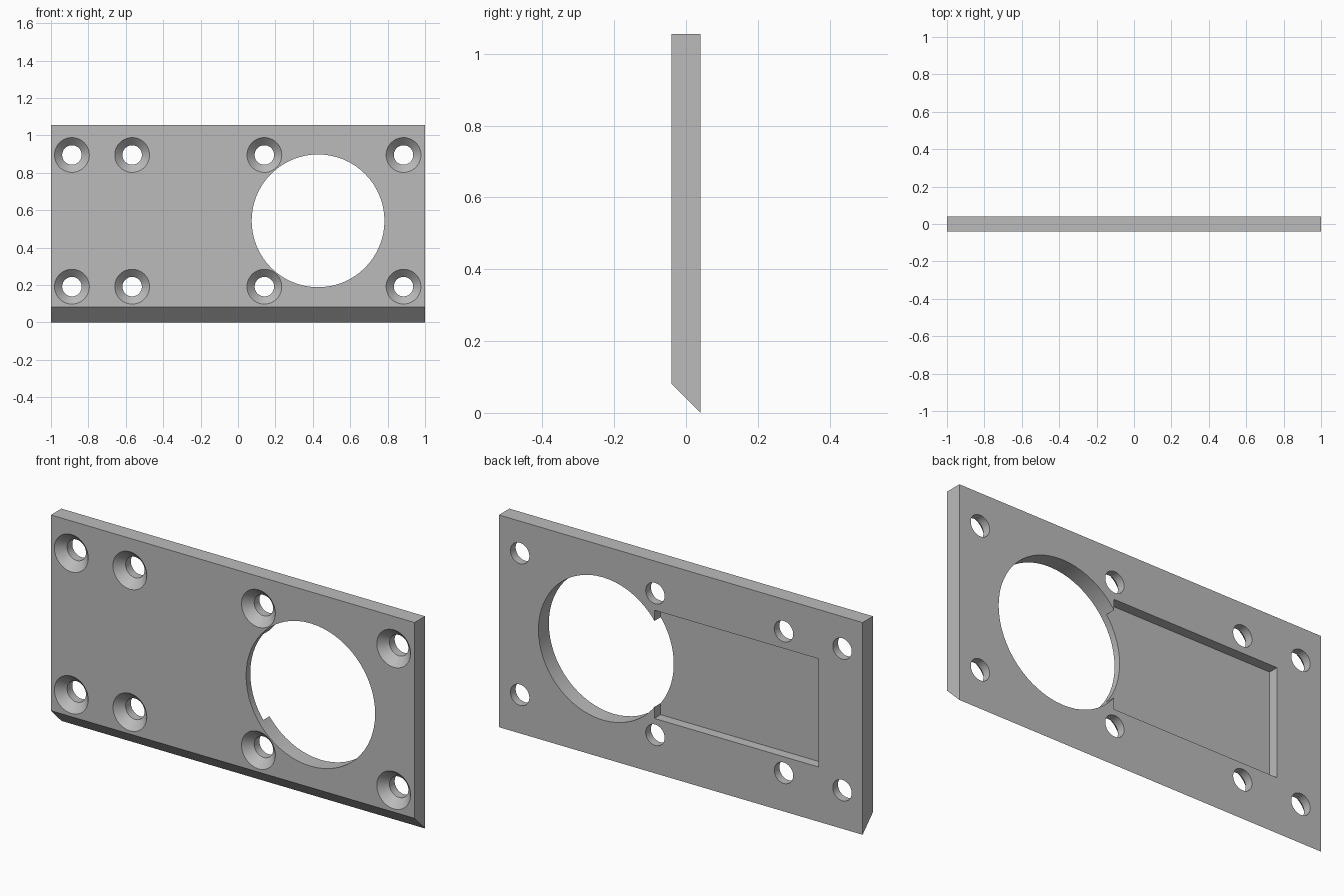
import bpy
import bmesh
from math import cos, sin, pi, radians

cube = bpy.data.objects.get("Cube")
if cube:
    bpy.data.objects.remove(cube, do_unlink=True)

HALF = 0.041        # half of the plate thickness
HEIGHT = 1.055
SEGMENTS = 64

grey = bpy.data.materials.new("plain_grey")
grey.use_nodes = True
colour = (0.5, 0.5, 0.5, 1)
grey.diffuse_color = colour
grey.node_tree.nodes["Principled BSDF"].inputs["Base Color"].default_value = colour


def loft(name, loops):
    """Closed solid through matching loops of points."""
    bm = bmesh.new()
    rings = [[bm.verts.new(p) for p in loop] for loop in loops]
    count = len(rings[0])
    for a, b in zip(rings, rings[1:]):
        for i in range(count):
            j = (i + 1) % count
            bm.faces.new((a[i], a[j], b[j], b[i]))
    bm.faces.new(rings[0])
    bm.faces.new(rings[-1])
    bmesh.ops.recalc_face_normals(bm, faces=bm.faces)
    mesh = bpy.data.meshes.new(name)
    bm.to_mesh(mesh)
    bm.free()
    mesh.materials.append(grey)
    obj = bpy.data.objects.new(name, mesh)
    bpy.context.collection.objects.link(obj)
    return obj


def turned(name, x, z, profile):
    """Round solid about the y direction from (radius, y) pairs."""
    angles = [2 * pi * i / SEGMENTS for i in range(SEGMENTS)]
    return loft(name, [[(x + r * cos(a), y, z + r * sin(a)) for a in angles]
                       for r, y in profile])


# Plate with a bevelled lower front edge
section = [(-HALF, 2 * HALF), (HALF, 0), (HALF, HEIGHT), (-HALF, HEIGHT)]
plate = loft("mounting_plate", [[(x, y, z) for y, z in section] for x in (-1, 1)])

# Rectangular recess in the back
recess = [(-0.757, 0.272), (0.145, 0.272), (0.145, 0.81), (-0.757, 0.81)]
cutters = [loft("recess_cutter", [[(x, y, z) for x, z in recess]
                                  for y in (HALF - 0.049, 0.1)])]

# Large round opening
cutters.append(turned("opening_cutter", 0.428, 0.543, [(0.355, -0.1), (0.355, 0.1)]))

# Countersunk screw holes
screw = [(0.103, -HALF - 0.01), (0.052, 0), (0.052, 0.1)]
for x in (-0.888, -0.566, 0.141, 0.885):
    for z in (0.191, 0.895):
        cutters.append(turned("screw_hole_cutter", x, z, screw))

# Cut and clean up
bpy.ops.object.select_all(action="DESELECT")
plate.select_set(True)
bpy.context.view_layer.objects.active = plate
for cutter in cutters:
    cutter.hide_render = True
    cut = plate.modifiers.new("cut", "BOOLEAN")
    cut.object = cutter
    cut.operation = "DIFFERENCE"
    cut.solver = "EXACT"
    bpy.ops.object.modifier_apply(modifier=cut.name)
    bpy.data.objects.remove(cutter, do_unlink=True)

bpy.ops.object.shade_smooth_by_angle(angle=radians(30))
